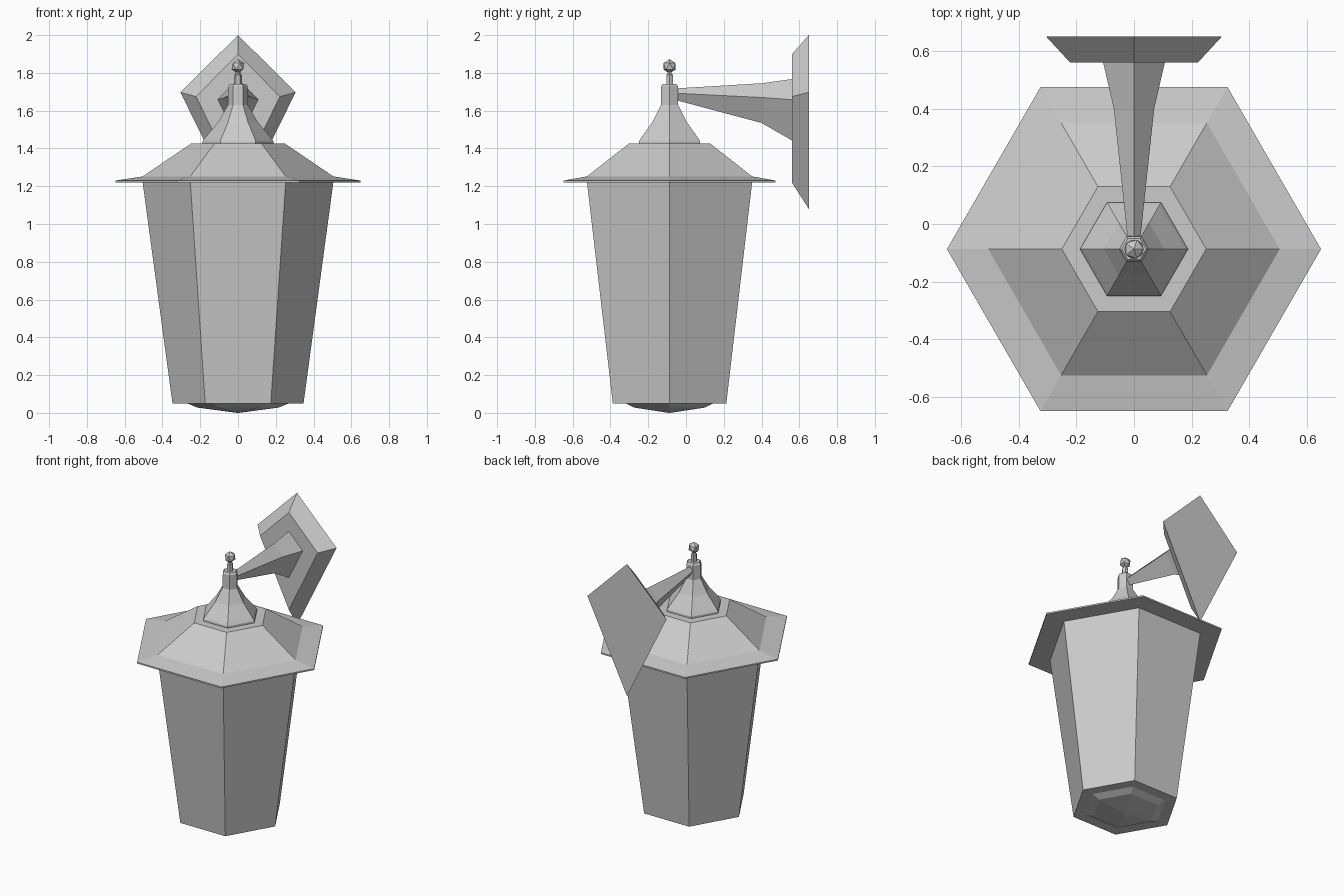
import bpy, bmesh
from math import cos, sin, pi

cube = bpy.data.objects.get("Cube")
if cube:
    bpy.data.objects.remove(cube)

LAMP_Y = -0.087  # vertical axis of the lantern

metal = bpy.data.materials.new("plain grey")
metal.use_nodes = True
metal.diffuse_color = (0.6, 0.6, 0.6, 1)
metal.node_tree.nodes["Principled BSDF"].inputs["Base Color"].default_value = (0.6, 0.6, 0.6, 1)


def finish(name, bm):
    bmesh.ops.recalc_face_normals(bm, faces=bm.faces)
    mesh = bpy.data.meshes.new(name)
    bm.to_mesh(mesh)
    bm.free()
    mesh.materials.append(metal)
    obj = bpy.data.objects.new(name, mesh)
    bpy.context.collection.objects.link(obj)
    return obj


def loft(name, rings):
    """Skin a list of closed rings and cap both ends."""
    bm = bmesh.new()
    loops = [[bm.verts.new(p) for p in ring] for ring in rings]
    for a, b in zip(loops, loops[1:]):
        n = len(a)
        for i in range(n):
            j = (i + 1) % n
            bm.faces.new((a[i], a[j], b[j], b[i]))
    bm.faces.new(loops[0])
    bm.faces.new(loops[-1])
    return finish(name, bm)


def hexagonal(name, profile):
    """Six-sided part from (radius, height) pairs."""
    return loft(name, [[(r * cos(i * pi / 3), LAMP_Y + r * sin(i * pi / 3), z)
                        for i in range(6)] for r, z in profile])


def kite(y, half_width, bottom, side, top):
    return [(0, y, top), (half_width, y, side), (0, y, bottom), (-half_width, y, side)]


# Lantern
hexagonal("bottom_boss", [(0.27, 0.051), (0.215, 0.028), (0.004, 0.0)])
hexagonal("lantern_body", [(0.347, 0.05), (0.505, 1.222)])
hexagonal("roof", [(0.648, 1.22), (0.648, 1.23), (0.505, 1.252), (0.25, 1.425)])
hexagonal("roof_cap", [(0.187, 1.424), (0.187, 1.438), (0.175, 1.455), (0.105, 1.54),
                       (0.053, 1.63), (0.051, 1.73), (0.042, 1.742)])
hexagonal("finial_stem", [(0.02, 1.74), (0.02, 1.79), (0.013, 1.795), (0.013, 1.82)])

# Faceted ball on top
bm = bmesh.new()
bmesh.ops.create_icosphere(bm, subdivisions=1, radius=0.038)
bmesh.ops.translate(bm, verts=bm.verts, vec=(0, LAMP_Y, 1.835))
finish("finial_ball", bm)

# Wall mounting
loft("bracket_arm", [kite(-0.05, 0.022, 1.655, 1.692, 1.718),
                     kite(0.4, 0.07, 1.535, 1.67, 1.745),
                     kite(0.565, 0.108, 1.44, 1.658, 1.768)])
loft("wall_plate", [kite(0.56, 0.222, 1.22, 1.675, 1.898),
                    kite(0.65, 0.305, 1.08, 1.697, 2.0)])
